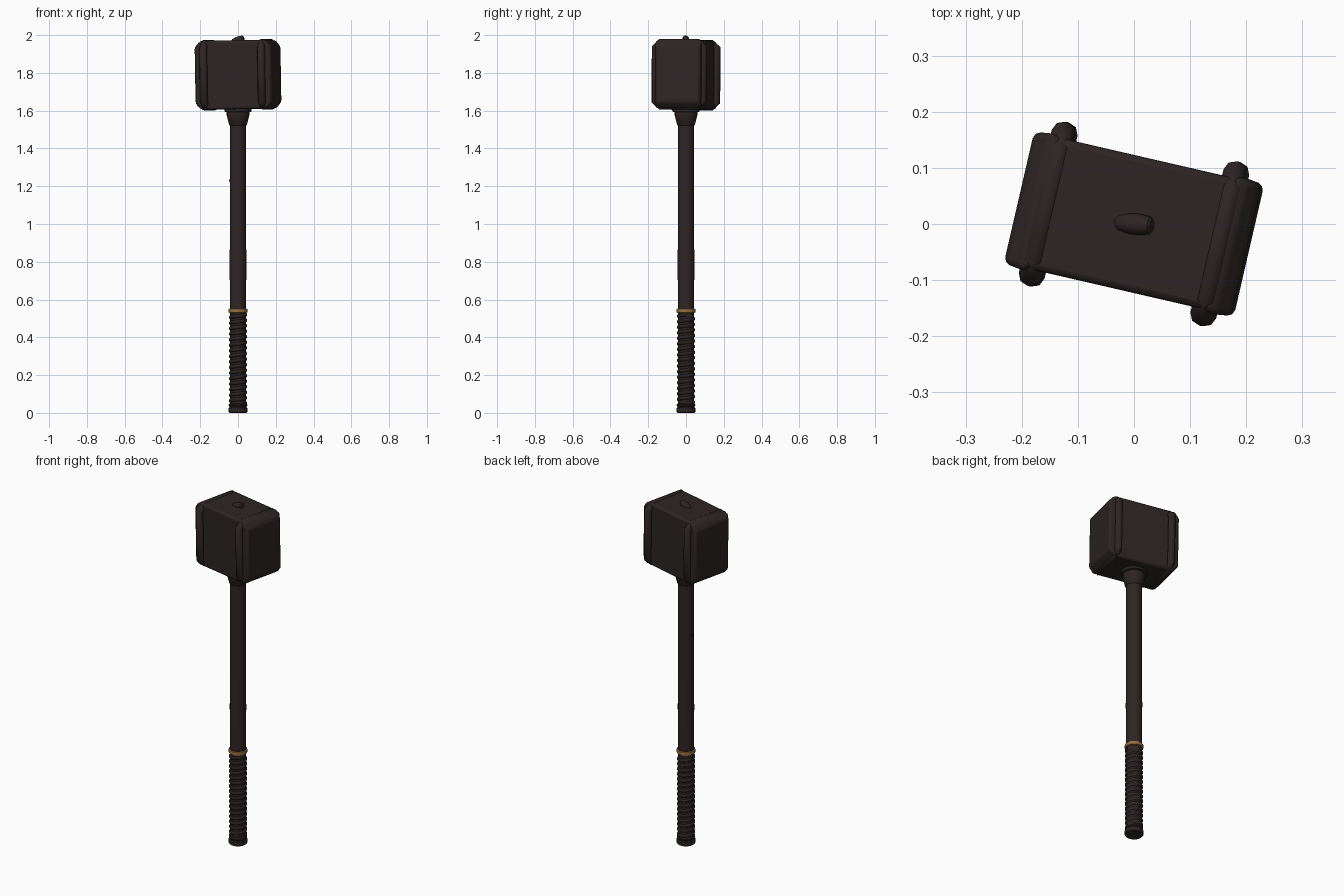
import bpy, bmesh, math
from mathutils import Matrix, Vector

cube = bpy.data.objects.get("Cube")
if cube:
    bpy.data.objects.remove(cube, do_unlink=True)


def material(name, rgb):
    m = bpy.data.materials.new(name)
    m.use_nodes = True
    m.diffuse_color = (*rgb, 1)
    bsdf = m.node_tree.nodes["Principled BSDF"]
    bsdf.inputs["Base Color"].default_value = (*rgb, 1)
    bsdf.inputs["Roughness"].default_value = 0.7
    return m


iron = material("dark iron", (0.027, 0.018, 0.018))
wood = material("dark wood", (0.029, 0.018, 0.018))
leather = material("dark leather", (0.024, 0.017, 0.016))
brass = material("brass", (0.3, 0.17, 0.05))

HEAD_Z = 1.79
HEAD = (Matrix.Translation((0, 0, HEAD_Z)) @ Matrix.Rotation(math.radians(-13), 4, "Z")
        @ Matrix.Rotation(math.radians(-1), 4, "Y"))


def finish(name, bm, mat, matrix=Matrix(), bevel=0, angle=35):
    bmesh.ops.recalc_face_normals(bm, faces=bm.faces)
    mesh = bpy.data.meshes.new(name)
    bm.to_mesh(mesh)
    bm.free()
    ob = bpy.data.objects.new(name, mesh)
    bpy.context.collection.objects.link(ob)
    mesh.materials.append(mat)
    ob.matrix_world = matrix
    if bevel:
        mod = ob.modifiers.new("rounded edges", "BEVEL")
        mod.width = bevel
        mod.segments = 2
    bpy.ops.object.select_all(action="DESELECT")
    ob.select_set(True)
    bpy.context.view_layer.objects.active = ob
    bpy.ops.object.shade_smooth_by_angle(angle=math.radians(angle))
    return ob


def lathe(name, profile, mat, matrix=Matrix(), sides=24):
    """Turn (radius, height) points around z and close both ends."""
    bm = bmesh.new()
    rings = [[bm.verts.new((r * math.cos(math.tau * i / sides),
                            r * math.sin(math.tau * i / sides), z))
              for i in range(sides)] for r, z in profile]
    for a, b in zip(rings, rings[1:]):
        for i in range(sides):
            j = (i + 1) % sides
            bm.faces.new((a[i], a[j], b[j], b[i]))
    bm.faces.new(rings[0])
    bm.faces.new(rings[-1])
    return finish(name, bm, mat, matrix)


def tube(name, points, radius, mat, matrix=Matrix(), closed=False, resolution=2):
    """Sweep a round section along points."""
    curve = bpy.data.curves.new(name, "CURVE")
    curve.dimensions = "3D"
    curve.bevel_depth = radius
    curve.bevel_resolution = resolution
    curve.use_fill_caps = True
    spline = curve.splines.new("POLY")
    spline.points.add(len(points) - 1)
    for p, co in zip(spline.points, points):
        p.co = (*co, 1)
    spline.use_cyclic_u = closed
    temp = bpy.data.objects.new(name + " path", curve)
    bpy.context.collection.objects.link(temp)
    bpy.context.view_layer.update()
    bm = bmesh.new()
    mesh = temp.to_mesh()
    bm.from_mesh(mesh)
    temp.to_mesh_clear()
    bpy.data.objects.remove(temp, do_unlink=True)
    bpy.data.curves.remove(curve)
    return finish(name, bm, mat, matrix, angle=50)


# Head block
bm = bmesh.new()
bmesh.ops.create_cube(bm, size=1, matrix=Matrix.Diagonal((0.34, 0.24, 0.365, 1)))
finish("head_block", bm, iron, HEAD, bevel=0.012)

# Striking faces, sloping in at top and bottom, and bands around the block
loop = [(0.131, 0.14), (0.1, 0.168), (-0.1, 0.168), (-0.131, 0.14),
        (-0.131, -0.14), (-0.1, -0.168), (0.1, -0.168), (0.131, -0.14)]
for side, label in ((1, "left"), (-1, "right")):
    bm = bmesh.new()
    rings = []
    for u, v, h in ((0.155, 0.122, 0.181), (0.178, 0.124, 0.181), (0.208, 0.12, 0.148)):
        rings.append([bm.verts.new((side * u, sy * v, sz * h))
                      for sy, sz in ((1, 1), (-1, 1), (-1, -1), (1, -1))])
    for a, b in zip(rings, rings[1:]):
        for i in range(4):
            j = (i + 1) % 4
            bm.faces.new((a[i], a[j], b[j], b[i]))
    bm.faces.new(rings[0])
    bm.faces.new(rings[-1])
    finish(label + "_striking_face", bm, iron, HEAD, bevel=0.012)
    tube(label + "_head_band", [(side * 0.157, y, z) for y, z in loop],
         0.021, iron, HEAD, closed=True)

# Peg leaning on top of the head
lean = Vector((1, -0.1, 0.35)).to_track_quat("Z", "Y").to_matrix().to_4x4()
lathe("top_peg", [(0.008, -0.036), (0.015, -0.028), (0.019, -0.008),
                  (0.019, 0.01), (0.016, 0.03), (0.011, 0.034)],
      iron, Matrix.Translation((0, 0, 1.973)) @ lean, sides=12)

# Collar under the head
lathe("collar", [(0.042, 1.52), (0.047, 1.525), (0.06, 1.575), (0.06, 1.592),
                 (0.072, 1.595), (0.072, 1.62)], iron)

# Shaft and its small pin
lathe("shaft", [(0.043, 0.5), (0.044, 0.8), (0.042, 1.2), (0.043, 1.56)], wood)
lathe("shaft_pin", [(0.006, 0), (0.006, 0.047)], iron,
      Matrix.Translation((0, 0, 1.23)) @ Matrix.Rotation(-math.pi / 2, 4, "Y"), sides=8)

# Brass ring above the grip
lathe("grip_ring", [(0.042, 0.529), (0.049, 0.532), (0.051, 0.541),
                    (0.049, 0.55), (0.042, 0.553)], brass)

# Grip core with a spiral cord
lathe("grip_core", [(0.043, 0.03), (0.043, 0.53)], leather)
TURNS, STEPS = 16, 20
cord = []
for i in range(TURNS * STEPS + 1):
    a = math.tau * i / STEPS
    cord.append((0.038 * math.cos(a), 0.038 * math.sin(a),
                 0.05 + 0.47 * i / (TURNS * STEPS)))
tube("grip_cord", cord, 0.011, leather)

# Pommel
lathe("pommel", [(0.045, 0), (0.05, 0.005), (0.05, 0.025), (0.046, 0.03),
                 (0.046, 0.034), (0.049, 0.038), (0.049, 0.045), (0.043, 0.05)], iron)
